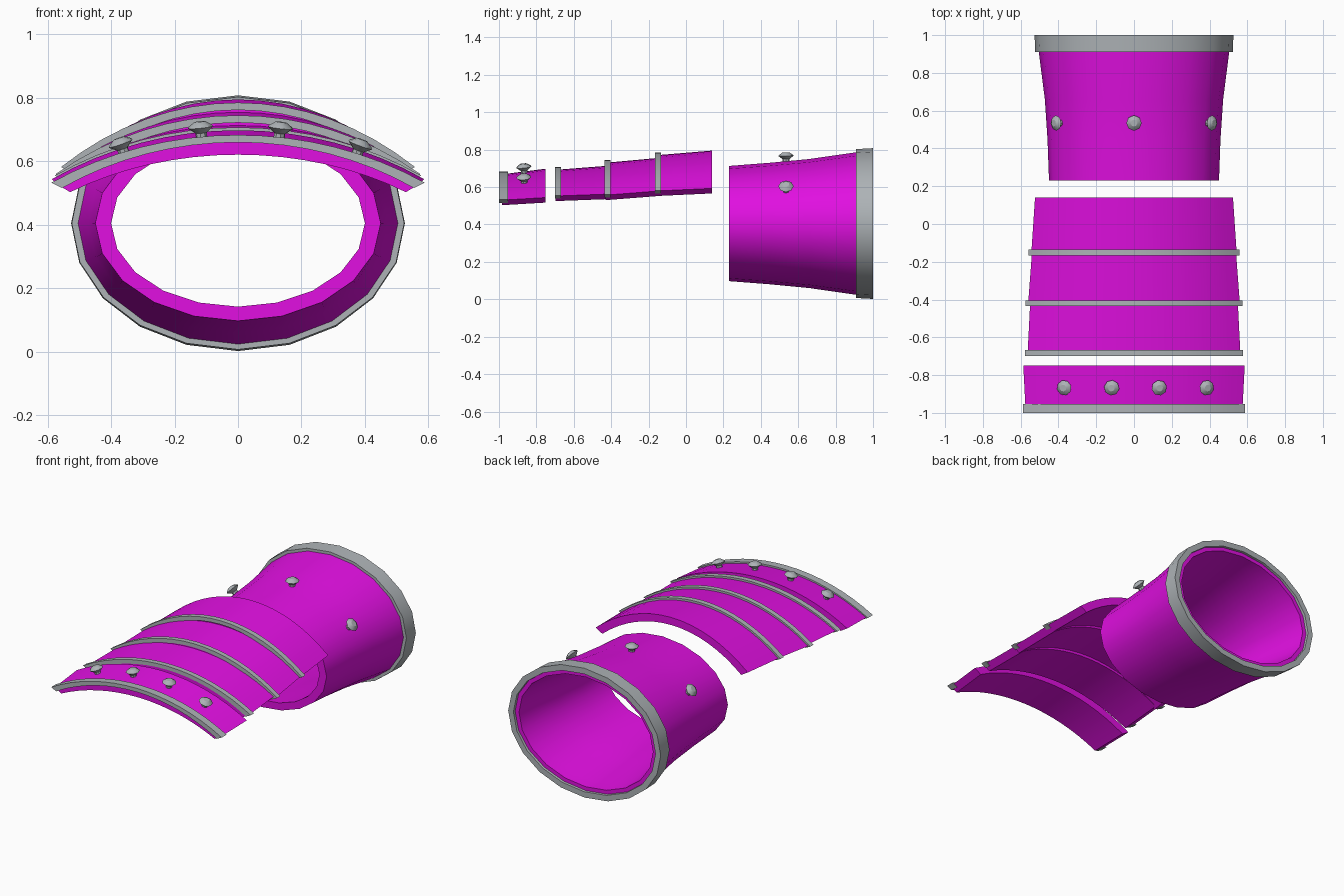
import bpy, bmesh, math
from mathutils import Vector

if "Cube" in bpy.data.objects:
    bpy.data.objects.remove(bpy.data.objects["Cube"], do_unlink=True)


def material(name, color):
    m = bpy.data.materials.new(name)
    m.use_nodes = True
    m.diffuse_color = color
    m.node_tree.nodes["Principled BSDF"].inputs["Base Color"].default_value = color
    return m


MAGENTA = material("magenta", (0.75, 0.005, 0.75, 1))
STEEL = material("steel grey", (0.42, 0.45, 0.47, 1))
ARC = math.radians(32)


def loft(name, loops, mat, wrap=False):
    """Skin closed loops in order; wrap joins last to first, otherwise cap the ends."""
    bm = bmesh.new()
    rings = [[bm.verts.new(p) for p in loop] for loop in loops]
    pairs = list(zip(rings, rings[1:]))
    if wrap:
        pairs.append((rings[-1], rings[0]))
    for a, b in pairs:
        for i in range(len(a)):
            j = (i + 1) % len(a)
            bm.faces.new((a[i], a[j], b[j], b[i]))
    if not wrap:
        bm.faces.new(rings[0])
        bm.faces.new(rings[-1])
    bmesh.ops.recalc_face_normals(bm, faces=bm.faces)
    mesh = bpy.data.meshes.new(name)
    bm.to_mesh(mesh)
    bm.free()
    mesh.materials.append(mat)
    ob = bpy.data.objects.new(name, mesh)
    bpy.context.collection.objects.link(ob)
    bpy.ops.object.select_all(action="DESELECT")
    ob.select_set(True)
    bpy.context.view_layer.objects.active = ob
    bpy.ops.object.shade_smooth_by_angle(angle=math.radians(35))
    return ob


def ellipse(y, rx, rz, n=20):
    return [(rx * math.sin(math.tau * i / n), y, 0.405 + rz * math.cos(math.tau * i / n))
            for i in range(n)]


def arc(y, width, top, low, n=16):
    pts = []
    for i in range(n + 1):
        a = ARC * (2 * i / n - 1)
        drop = (1 - math.cos(a)) / (1 - math.cos(ARC))
        pts.append((width * math.sin(a) / math.sin(ARC), y, top - (top - low) * drop))
    return pts


def band(y, outer, inner):
    return arc(y, *outer) + arc(y, *inner)[::-1]


def rivet(name, pos, normal):
    """Faceted stud with a narrow stem, standing along the surface normal."""
    q = Vector(normal).to_track_quat("Z", "Y")
    profile = [(0.018, -0.02), (0.018, 0.012), (0.041, 0.03), (0.036, 0.036), (0.018, 0.048)]
    loops = [[Vector(pos) + q @ Vector((r * math.cos(math.tau * i / 8),
                                        r * math.sin(math.tau * i / 8), h))
              for i in range(8)] for r, h in profile]
    loft(name, loops, STEEL)


# Wrist cuff: flared hollow tube
outer = [(0.23, 0.45, 0.308), (0.45, 0.458, 0.325), (0.66, 0.472, 0.345),
         (0.91, 0.504, 0.381), (0.985, 0.512, 0.387)]
inner = [(y, rx - 0.05, rz - 0.045) for y, rx, rz in reversed(outer)]
loft("cuff", [ellipse(*s) for s in outer + inner], MAGENTA, wrap=True)

# Rim around the cuff opening
rim = [(0.91, 0.524, 0.398), (1.0, 0.526, 0.403), (1.0, 0.49, 0.367), (0.91, 0.48, 0.36)]
loft("cuff_rim", [ellipse(*s) for s in rim], STEEL, wrap=True)

# Cuff rivets
for label, x in (("right", -0.39), ("middle", 0), ("left", 0.39)):
    rx, rz = 0.463, 0.332
    z = rz * math.sqrt(1 - (x / rx) ** 2)
    rivet("cuff_rivet_" + label, (x, 0.535, 0.405 + z), (x / rx ** 2, -0.05, z / rz ** 2))

# Arched plates: front and back as (y, half width, top, lowest point)
plates = [
    ("knuckle", (-0.985, 0.574, 0.668, 0.503), (-0.75, 0.586, 0.698, 0.517), -1.0, 0.048),
    ("lower_hand", (-0.698, 0.564, 0.692, 0.525), (-0.405, 0.549, 0.715, 0.536), -0.7, 0.033),
    ("middle_hand", (-0.43, 0.561, 0.73, 0.53), (-0.135, 0.539, 0.757, 0.553), -0.435, 0.031),
    ("upper_hand", (-0.16, 0.544, 0.77, 0.552), (0.14, 0.524, 0.795, 0.566), -0.167, 0.033),
]
for name, front, back, trim_y, trim_len in plates:
    loft(name + "_plate",
         [band(y, (w, top, low + 0.027), (w - 0.045, top - 0.047, low))
          for y, w, top, low in (front, back)], MAGENTA)
    # Raised trim along the front edge
    _, w, top, low = front
    loft(name + "_trim",
         [band(y, (w + 0.014, top + 0.015, low + 0.03), (w - 0.02, top - 0.008, low + 0.013))
          for y in (trim_y, trim_y + trim_len)], STEEL)

# Knuckle rivets, following the arch
for i, x in enumerate((-0.36, -0.115, 0.13, 0.375)):
    a = math.asin(x * math.sin(ARC) / 0.58)
    z = 0.683 - 0.15 * (1 - math.cos(a)) / (1 - math.cos(ARC))
    rivet("knuckle_rivet_%d" % (i + 1), (x, -0.865, z), (math.sin(a), -0.08, math.cos(a)))
